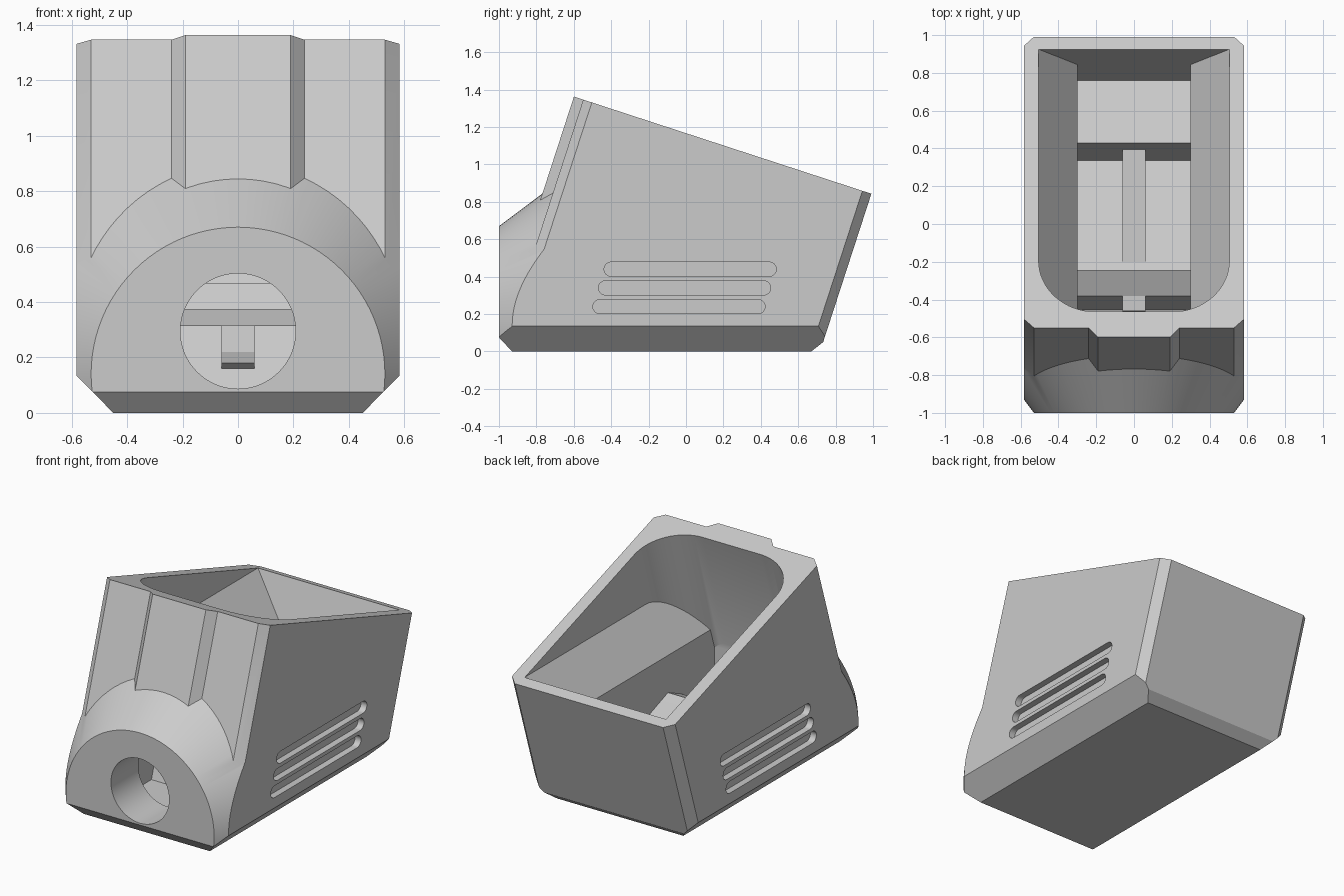
import bpy, bmesh
from math import sin, cos, pi

if "Cube" in bpy.data.objects:
    bpy.data.objects.remove(bpy.data.objects["Cube"])

LEAN = 0.325  # the housing leans back: y shifts by this much per unit of height


def loft(name, pts, place_a, place_b):
    """Closed prism: the 2D outline placed in 3D at both ends."""
    bm = bmesh.new()
    a = [bm.verts.new(place_a(*p)) for p in pts]
    b = [bm.verts.new(place_b(*p)) for p in pts]
    bm.faces.new(a)
    bm.faces.new(b[::-1])
    n = len(pts)
    for i in range(n):
        j = (i + 1) % n
        bm.faces.new((a[i], b[i], b[j], a[j]))
    bmesh.ops.recalc_face_normals(bm, faces=bm.faces)
    mesh = bpy.data.meshes.new(name)
    bm.to_mesh(mesh)
    bm.free()
    ob = bpy.data.objects.new(name, mesh)
    bpy.context.collection.objects.link(ob)
    return ob


def along_y(name, pts, y0, y1):
    return loft(name, pts, lambda x, z: (x, y0, z), lambda x, z: (x, y1, z))


def along_x(name, pts, x0, x1):
    return loft(name, pts, lambda y, z: (x0, y, z), lambda y, z: (x1, y, z))


def leaning(name, pts, z0, z1):
    return loft(name, pts, lambda x, y: (x, y + LEAN * z0, z0),
                lambda x, y: (x, y + LEAN * z1, z1))


def mirrored(half):
    return half + [(-x, y) for x, y in reversed(half)]


def circle(cx, cz, r, n=96):
    return [(cx + r * cos(2 * pi * i / n), cz + r * sin(2 * pi * i / n)) for i in range(n)]


def boolean(ob, other, op):
    mod = ob.modifiers.new(op, 'BOOLEAN')
    mod.object, mod.operation, mod.solver = other, op, 'EXACT'
    bpy.context.view_layer.objects.active = ob
    bpy.ops.object.modifier_apply(modifier=mod.name)
    bpy.data.objects.remove(other)


# Leaning housing with raised centre band and chamfered corners
housing = leaning("housing", mirrored([
    (0.19, -1.042), (0.24, -0.987), (0.53, -0.987), (0.63, -0.891),
    (0.63, 0.617), (0.53, 0.717)]), -0.1, 1.7)

# Flared conical nose
nose = loft("nose", circle(0, 0, 1),
            lambda x, z: (x * 0.4925, -1.05, 0.14 + z * 0.4925),
            lambda x, z: (x * 0.905, -0.5, 0.14 + z * 0.905))
boolean(housing, nose, 'UNION')

# Trim to the width with bottom side chamfers, then to the side silhouette
boolean(housing, along_y("width_trim", mirrored([
    (0.45, 0), (0.583, 0.135), (0.583, 2)]), -1.5, 1.5), 'INTERSECT')
boolean(housing, along_x("side_trim", [
    (-0.93, 0), (0.67, 0), (0.733, 0.05), (1.2, 0.42), (1.2, 0.775),
    (-0.6, 1.363), (-1, 1.494), (-1, 0.075)], -1, 1), 'INTERSECT')

# Cavity: rounded leaning pocket, funnel walls and stepped floor
r = 0.3
corner = [(0.505 - r + r * sin(a), -0.893 + r - r * cos(a))
          for a in [pi / 2 * i / 16 for i in range(17)]]
cavity = leaning("cavity_cutter", mirrored(corner + [(0.505, 0.644)]), -0.2, 1.9)
boolean(cavity, along_y("funnel", mirrored([
    (0.3, -0.1), (0.3, 0.615), (0.505, 0.865), (0.6, 0.98), (0.6, 1.7)]), -1.5, 1.5), 'INTERSECT')
boolean(cavity, along_x("floor_profile", [
    (-0.72, 0.08), (-0.455, 0.08), (-0.38, 0.315), (-0.245, 0.375), (-0.08, 0.315),
    (0.335, 0.175), (0.43, 0.467), (0.9, 0.314), (1.2, 0.3), (1.2, 1.7), (-0.72, 1.7)],
    -1, 1), 'INTERSECT')
boolean(housing, cavity, 'DIFFERENCE')

# Round front port
boolean(housing, along_y("port_cutter", circle(0, 0.295, 0.208, 64), -1.2, -0.55), 'DIFFERENCE')

# Three staggered grooves on each side
for side in (-1, 1):
    for i in range(3):
        z, y0, y1, gr = 0.24 + 0.1 * i, -0.46 + 0.03 * i, 0.385 + 0.03 * i, 0.038
        arc = [pi / 2 + pi * k / 12 for k in range(13)]
        pill = [(y0 + gr * cos(a), z + gr * sin(a)) for a in arc]
        pill += [(y1 - gr * cos(a), z - gr * sin(a)) for a in arc]
        boolean(housing, along_x("groove_cutter", pill, side * 0.54, side * 0.7), 'DIFFERENCE')

# Small ribs on the inner floor
along_x("floor_rib", [(-0.2, 0.1), (0.4, 0.1), (0.4, 0.36), (-0.2, 0.366)], -0.06, 0.06)
along_x("port_rib", [(-0.36, 0.315), (-0.46, 0.315), (-0.475, 0.22), (-0.465, 0.18),
                     (-0.44, 0.16), (-0.36, 0.16)], -0.06, 0.06)

# Smooth the curved walls, keep the edges crisp
bpy.ops.object.select_all(action='DESELECT')
housing.select_set(True)
bpy.context.view_layer.objects.active = housing
bpy.ops.object.shade_smooth_by_angle(angle=0.35)
